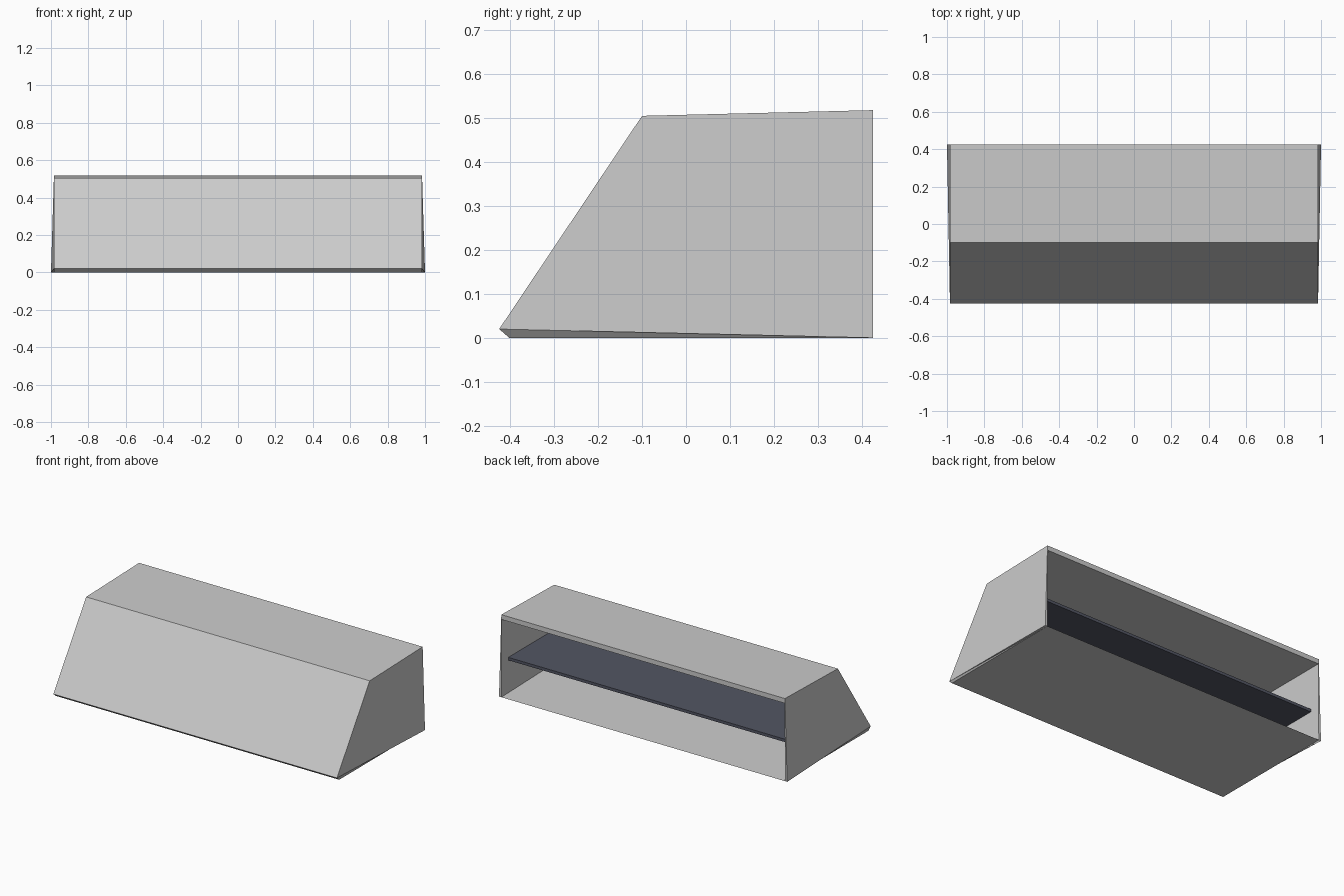
import bpy, bmesh

if "Cube" in bpy.data.objects:
    bpy.data.objects.remove(bpy.data.objects["Cube"])

# side outline points: front bottom, front top, back top, back bottom -> (half width, y, z)
OUTER = [(0.984, -0.425, 0.02), (0.984, -0.10, 0.505), (0.984, 0.425, 0.518), (1.0, 0.425, 0.0)]
INNER = [(0.984, -0.402, 0.0), (0.982, -0.082, 0.488), (0.982, 0.425, 0.488), (0.984, 0.425, 0.0)]


def finish(bm, name):
    bmesh.ops.recalc_face_normals(bm, faces=bm.faces)
    mesh = bpy.data.meshes.new(name)
    bm.to_mesh(mesh)
    bm.free()
    obj = bpy.data.objects.new(name, mesh)
    bpy.context.collection.objects.link(obj)
    return obj


# housing: sloped hood, open at the back, made of two sheets joined by thin rims
bm = bmesh.new()


def ring(points, sign):
    return [bm.verts.new((sign * x, y, z)) for x, y, z in points]


sheets = [(ring(p, -1), ring(p, 1)) for p in (OUTER, INNER)]
for left, right in sheets:
    bm.faces.new(left)
    bm.faces.new(right)
    # front, top and floor panels (the back panel stays open)
    for a, b in ((0, 1), (1, 2), (3, 0)):
        bm.faces.new((left[a], left[b], right[b], right[a]))

# rims around the back opening
(ol, orr), (il, ir) = sheets
bm.faces.new((ol[2], orr[2], ir[2], il[2]))
for o, i in ((ol, il), (orr, ir)):
    bm.faces.new((o[2], o[3], i[3], i[2]))
    # lower side edge
    bm.faces.new((o[0], o[3], i[3], i[0]))
# lower front edge
bm.faces.new((ol[0], orr[0], ir[0], il[0]))
finish(bm, "housing")

# shelf: dark board inside, set back from the opening
bm = bmesh.new()
bmesh.ops.create_cube(bm, size=1)
bmesh.ops.scale(bm, vec=(1.962, 0.62, 0.018), verts=bm.verts)
bmesh.ops.translate(bm, vec=(0, 0.05, 0.217), verts=bm.verts)
shelf = finish(bm, "inner_shelf")
mat = bpy.data.materials.new("dark_slate")
mat.diffuse_color = (0.085, 0.092, 0.125, 1)
mat.use_nodes = True
mat.node_tree.nodes["Principled BSDF"].inputs["Base Color"].default_value = mat.diffuse_color
shelf.data.materials.append(mat)
